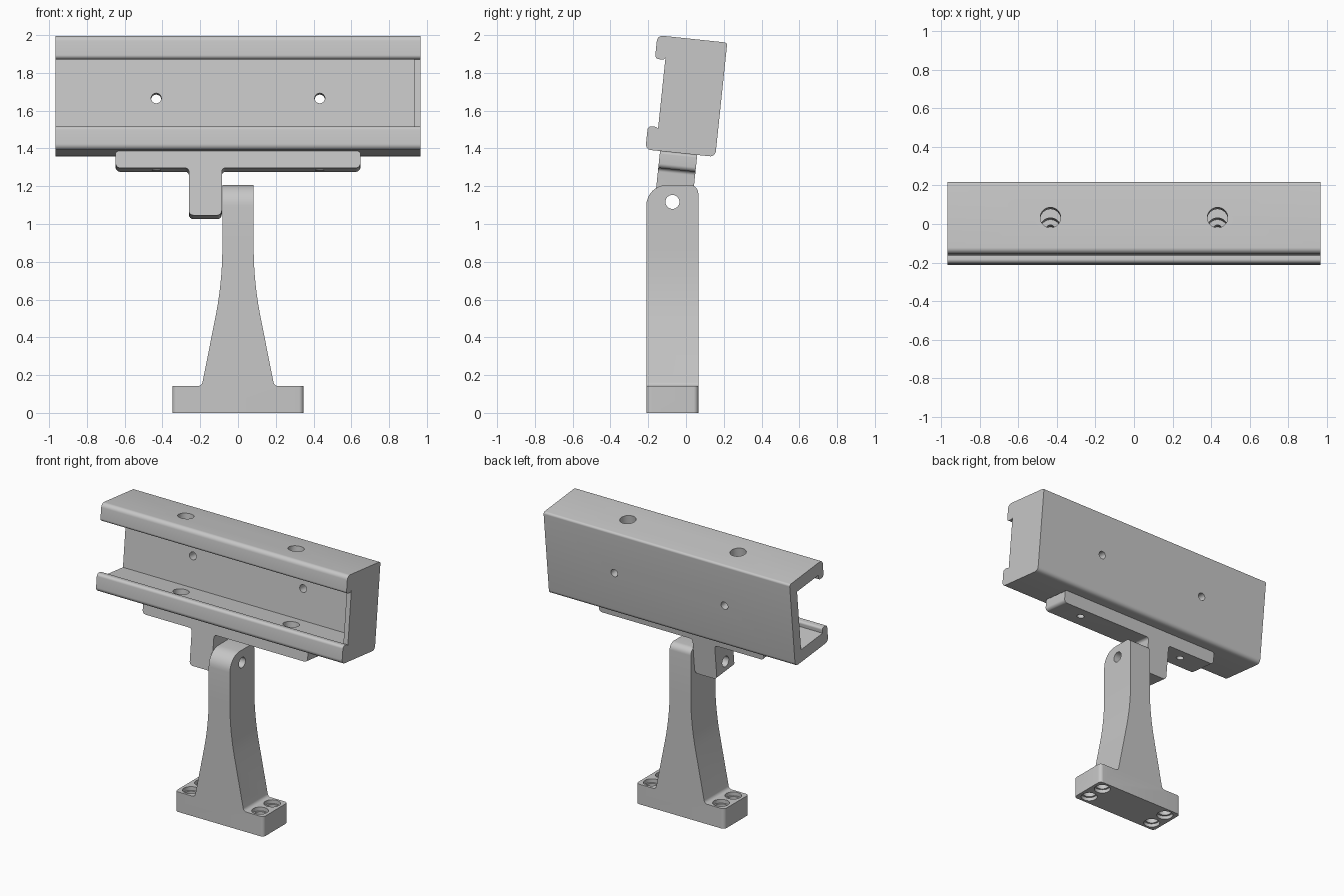
import bpy, bmesh, math
from mathutils import Vector, Matrix

cube = bpy.data.objects.get("Cube")
if cube:
    bpy.data.objects.remove(cube, do_unlink=True)

gray = bpy.data.materials.new("plain_gray")
gray.use_nodes = True
gray.diffuse_color = (0.57, 0.57, 0.57, 1)
gray.node_tree.nodes["Principled BSDF"].inputs["Base Color"].default_value = (0.57, 0.57, 0.57, 1)


def rounded(points, steps=8):
    """Outline from (a, b, radius) corners, each replaced by a tangent arc."""
    out = []
    for i, (a, b, r) in enumerate(points):
        p = Vector((a, b))
        if r == 0:
            out.append(p)
            continue
        d0 = (Vector(points[i - 1][:2]) - p).normalized()
        d1 = (Vector(points[(i + 1) % len(points)][:2]) - p).normalized()
        half = d0.angle(d1) / 2
        centre = p + (d0 + d1).normalized() * (r / math.sin(half))
        s = p + d0 * (r / math.tan(half)) - centre
        e = p + d1 * (r / math.tan(half)) - centre
        turn = -s.angle_signed(e)
        out += [centre + Matrix.Rotation(turn * k / steps, 2) @ s for k in range(steps + 1)]
    return out


def rect(a0, a1, b0, b1, r=0):
    return [(a0, b0, r), (a1, b0, r), (a1, b1, r), (a0, b1, r)]


def prism(name, outline, axis, lo, hi, frame=None):
    """Extrude an outline along x (y,z plane), y (x,z plane) or z (x,y plane)."""
    place = {"x": lambda a, b, c: (c, a, b),
             "y": lambda a, b, c: (a, c, b),
             "z": lambda a, b, c: (a, b, c)}[axis]
    bm = bmesh.new()
    face = bm.faces.new([bm.verts.new(place(p[0], p[1], lo)) for p in outline])
    ext = bmesh.ops.extrude_face_region(bm, geom=[face])
    moved = [v for v in ext["geom"] if isinstance(v, bmesh.types.BMVert)]
    bmesh.ops.translate(bm, verts=moved, vec=place(0, 0, hi - lo))
    bmesh.ops.recalc_face_normals(bm, faces=bm.faces)
    mesh = bpy.data.meshes.new(name)
    bm.to_mesh(mesh)
    bm.free()
    mesh.materials.append(gray)
    obj = bpy.data.objects.new(name, mesh)
    bpy.context.collection.objects.link(obj)
    if frame:
        obj.matrix_world = frame
    return obj


def hole(axis, a, b, r, lo, hi, frame=None):
    ring = [(a + r * math.cos(math.tau * k / 32), b + r * math.sin(math.tau * k / 32))
            for k in range(32)]
    return prism("hole_cutter", ring, axis, lo, hi, frame)


def combine(obj, tools, operation="DIFFERENCE"):
    """Apply booleans and remove the helper objects."""
    for tool in tools:
        mod = obj.modifiers.new("cut", "BOOLEAN")
        mod.operation, mod.object, mod.solver = operation, tool, "EXACT"
    bpy.context.view_layer.update()
    mesh = bpy.data.meshes.new_from_object(
        obj.evaluated_get(bpy.context.evaluated_depsgraph_get()))
    obj.modifiers.clear()
    obj.data = mesh
    for tool in tools:
        bpy.data.objects.remove(tool, do_unlink=True)


# Shared frame of the tilted head: origin at the middle of the channel underside
tilt = Matrix.Translation((0, -0.03, 1.375)) @ Matrix.Rotation(math.radians(-6), 4, "X")
W, H, LIP, HOOK, END = 0.186, 0.608, 0.125, 0.055, 0.967
WEB, FLANGE, CAP = 0.075, 0.088, 0.035
HOLES = (-0.433, 0.433)

# Thick channel with short hooked lips
channel = prism("channel", rounded([
    (-W, 0, 0.03), (W, 0, 0.03), (W, H, 0.015), (-W, H, 0.03),
    (-W, H - LIP, 0.02), (HOOK - W, H - LIP, 0.015),
    (HOOK - W, H - FLANGE, 0), (W - WEB, H - FLANGE, 0),
    (W - WEB, FLANGE, 0), (HOOK - W, FLANGE, 0),
    (HOOK - W, LIP, 0.015), (-W, LIP, 0.02)]),
    "x", -END, END, tilt)
combine(channel, [hole("z", x, 0, 0.053, lo, lo + 0.2, tilt)
                  for x in HOLES for lo in (-0.05, H - 0.15)]
        + [hole("y", x, H / 2, 0.027, 0.05, 0.25, tilt) for x in HOLES])

# Plate closing one end of the channel
end_cap = prism("end_cap", rounded(rect(HOOK - W, W - WEB, FLANGE, H - FLANGE)),
                "x", END - CAP, END, tilt)

# T-shaped bracket under the channel
D, L = -0.09, -0.342
bracket = prism("bracket", rounded([
    (-0.648, 0, 0.015), (-0.648, D, 0.025), (-0.26, D, 0.02), (-0.26, L, 0.025),
    (-0.086, L, 0.025), (-0.086, D, 0.02), (0.648, D, 0.025), (0.648, 0, 0.015)]),
    "y", -0.108, 0.09, tilt)
combine(bracket, [hole("z", x, 0, 0.025, -0.15, 0.05, tilt) for x in HOLES]
        + [hole("x", -0.072, 1.117, 0.037, -0.4, 0)])

# Flared post on its base, trimmed by side and plan outlines
side = [(0.347, 0, 0), (0.347, 0.142, 0), (0.192, 0.142, 0.025),
        (0.083, 0.69, 1.9), (0.083, 1.21, 0)]
post = prism("post", rounded(side + [(-x, z, r) for x, z, r in reversed(side)], 10),
             "y", -0.3, 0.2)
F, B = -0.21, 0.065
combine(post, [
    prism("side_trim", rounded([(F, -0.1, 0), (B, -0.1, 0), (B, 1.207, 0.045), (F, 1.207, 0.11)]),
          "x", -1, 1),
    prism("plan_trim", rounded(rect(-0.347, 0.347, F, B, 0.025)), "z", -0.2, 1.5)], "INTERSECT")

# Pivot hole, and base holes counterbored from above and below
combine(post, [hole("x", -0.072, 1.117, 0.037, -0.3, 0.3)]
        + [hole("z", x, (F + B) / 2 + y, r, lo, hi)
           for x in (-0.272, 0.272) for y in (-0.068, 0.068)
           for r, lo, hi in ((0.042, -0.1, 0.2), (0.054, 0.115, 0.25), (0.054, -0.15, 0.025))])

# Smooth the rounded edges, keep the rest sharp
bpy.ops.object.select_all(action="DESELECT")
for obj in (channel, end_cap, bracket, post):
    obj.select_set(True)
bpy.context.view_layer.objects.active = post
bpy.ops.object.shade_smooth_by_angle(angle=math.radians(30))
